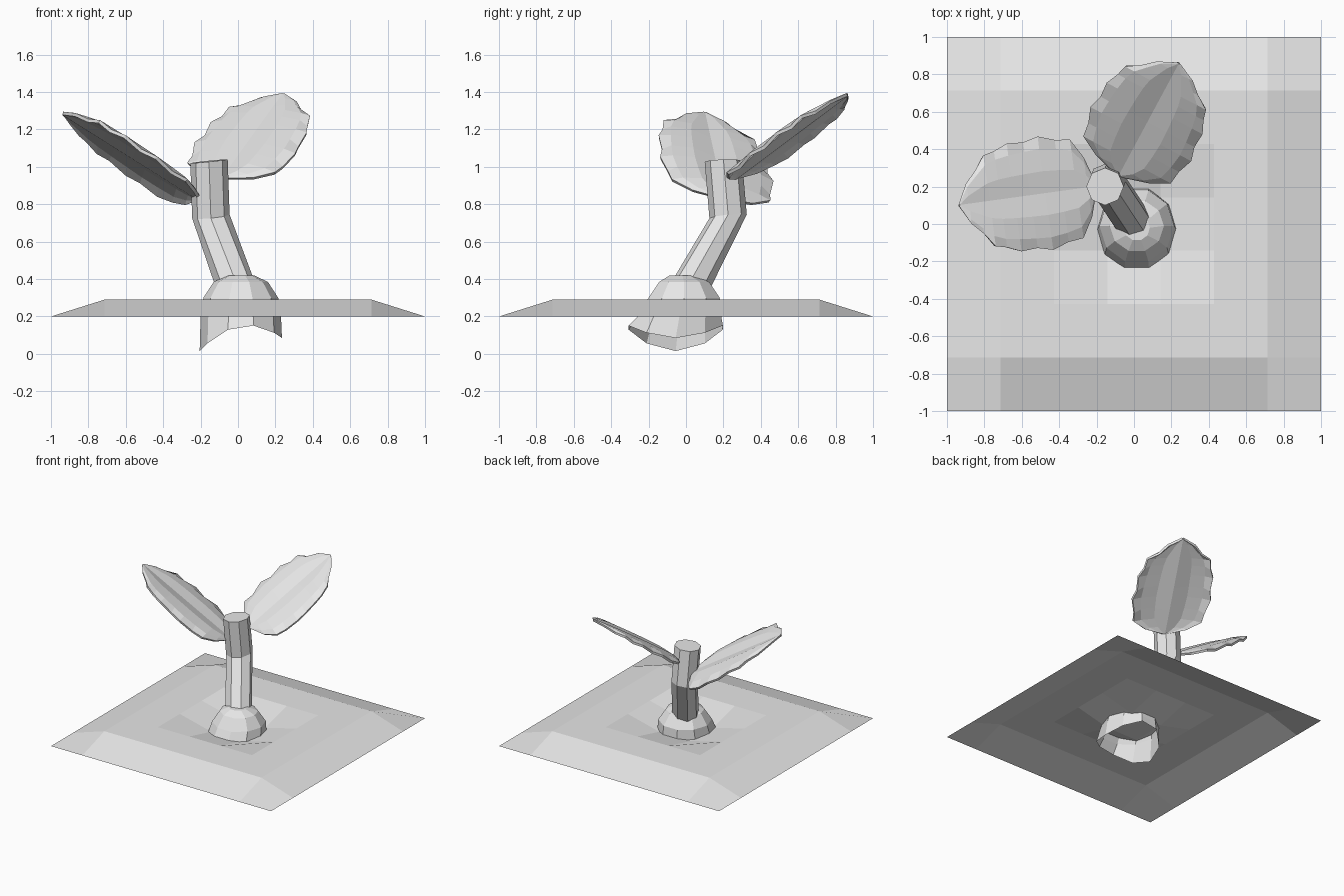
import bpy, bmesh
from math import cos, sin, pi, hypot
from mathutils import Vector

cube = bpy.data.objects.get("Cube")
if cube:
    bpy.data.objects.remove(cube, do_unlink=True)

grey = bpy.data.materials.new("plain_grey")
grey.use_nodes = True
COLOUR = (0.8, 0.8, 0.8, 1)
grey.diffuse_color = COLOUR
grey.node_tree.nodes["Principled BSDF"].inputs["Base Color"].default_value = COLOUR


def finish(name, bm):
    bmesh.ops.recalc_face_normals(bm, faces=bm.faces[:])
    mesh = bpy.data.meshes.new(name)
    bm.to_mesh(mesh)
    bm.free()
    mesh.materials.append(grey)
    ob = bpy.data.objects.new(name, mesh)
    bpy.context.collection.objects.link(ob)
    return ob


def bridge(bm, rings, closed=True):
    """Join successive vertex rows with quads."""
    for a, b in zip(rings, rings[1:]):
        n = len(a)
        for i in range(n if closed else n - 1):
            j = (i + 1) % n
            bm.faces.new((a[i], a[j], b[j], b[i]))


# Ground: a raised square sheet with a shallow hollow in the middle
bm = bmesh.new()
CELLS = 7
rows = []
for j in range(CELLS + 1):
    row = []
    for i in range(CELLS + 1):
        x, y = 2 * i / CELLS - 1, 2 * j / CELLS - 1
        reach = max(abs(x), abs(y))
        z = 0.2 if reach > 0.9 else 0.22 if reach < 0.2 else 0.29
        row.append(bm.verts.new((x, y, z)))
    rows.append(row)
bridge(bm, rows, closed=False)
finish("ground", bm)
for f in bpy.data.objects["ground"].data.polygons:
    if f.normal.z < 0:
        bpy.data.objects["ground"].data.flip_normals()
        break

# Seed husk: an open dome with a wavy lower rim
bm = bmesh.new()
SIDES = 10
rings = []
for rx, ry, cy, z in ((0.07, 0.07, -0.02, 0.42), (0.145, 0.14, -0.01, 0.385),
                      (0.2, 0.2, -0.01, 0.3), (0.215, 0.235, -0.035, 0.2),
                      (0.22, 0.265, -0.055, None)):
    ring = []
    for k in range(SIDES):
        a = 2 * pi * k / SIDES
        height = z if z else 0.1 - 0.05 * cos(2 * a) + 0.035 * cos(a)
        ring.append(bm.verts.new((0.015 + rx * cos(a), cy + ry * sin(a), height)))
    rings.append(ring)
bridge(bm, rings)
bm.faces.new(rings[0])
finish("seed_husk", bm)

# Stem: a bent octagonal tube
bm = bmesh.new()
SIDES = 8
rings = []
for cx, cy, cz, slope_x, slope_y in ((0.01, -0.01, 0.3, 0.3, -0.3),
                                     (-0.145, 0.225, 0.735, 0.1, 0.1),
                                     (-0.155, 0.2, 1.03, 0.1, 0.03)):
    ring = []
    for k in range(SIDES):
        a = 2 * pi * k / SIDES
        x, y = 0.1 * cos(a), 0.1 * sin(a)
        ring.append(bm.verts.new((cx + x, cy + y, cz + slope_x * x + slope_y * y)))
    rings.append(ring)
bridge(bm, rings)
bm.faces.new(rings[0])
bm.faces.new(rings[-1])
finish("stem", bm)

# Leaves: (distance along the rib, half width), folded at the rib and arched
OUTLINE = ((0, 0.02), (0.06, 0.16), (0.14, 0.255), (0.25, 0.28), (0.37, 0.295),
           (0.48, 0.29), (0.6, 0.28), (0.7, 0.265), (0.78, 0.235),
           (0.85, 0.175), (0.93, 0.105), (1, 0.004))
COLUMNS = (-1, -0.8, -0.4, 0, 0.4, 0.8, 1)
FOLD = {0: 0, 0.4: 0.022, 0.8: 0.012, 1: -0.01}


def leaf(name, base, tip, roll, arch):
    base, tip = Vector(base), Vector(tip)
    run = tip - base
    flat = hypot(run.x, run.y)
    side = Vector((-run.y, run.x, 0)) / flat
    bm = bmesh.new()
    rows = []
    for i, (s, w) in enumerate(OUTLINE):
        row = []
        for c in COLUMNS:
            ripple = 0.008 * (-1) ** i if abs(c) == 1 and 1 < i < 10 else 0
            lift = roll * c * w + FOLD[abs(c)] * w / 0.28 + arch * c * c * (1 - 1.6 * s) * w / 0.28
            p = base + run * s + side * c * (w + ripple)
            row.append(bm.verts.new(p + Vector((0, 0, lift + ripple))))
        rows.append(row)
    bridge(bm, rows, closed=False)
    ob = finish(name, bm)
    solid = ob.modifiers.new("thickness", "SOLIDIFY")
    solid.thickness = 0.018
    solid.offset = 0


leaf("right_leaf", (-0.21, 0.2, 0.83), (-0.935, 0.1, 1.285), 0.22, -0.03)
leaf("back_leaf", (-0.08, 0.265, 0.94), (0.24, 0.86, 1.385), 0.1, -0.015)
